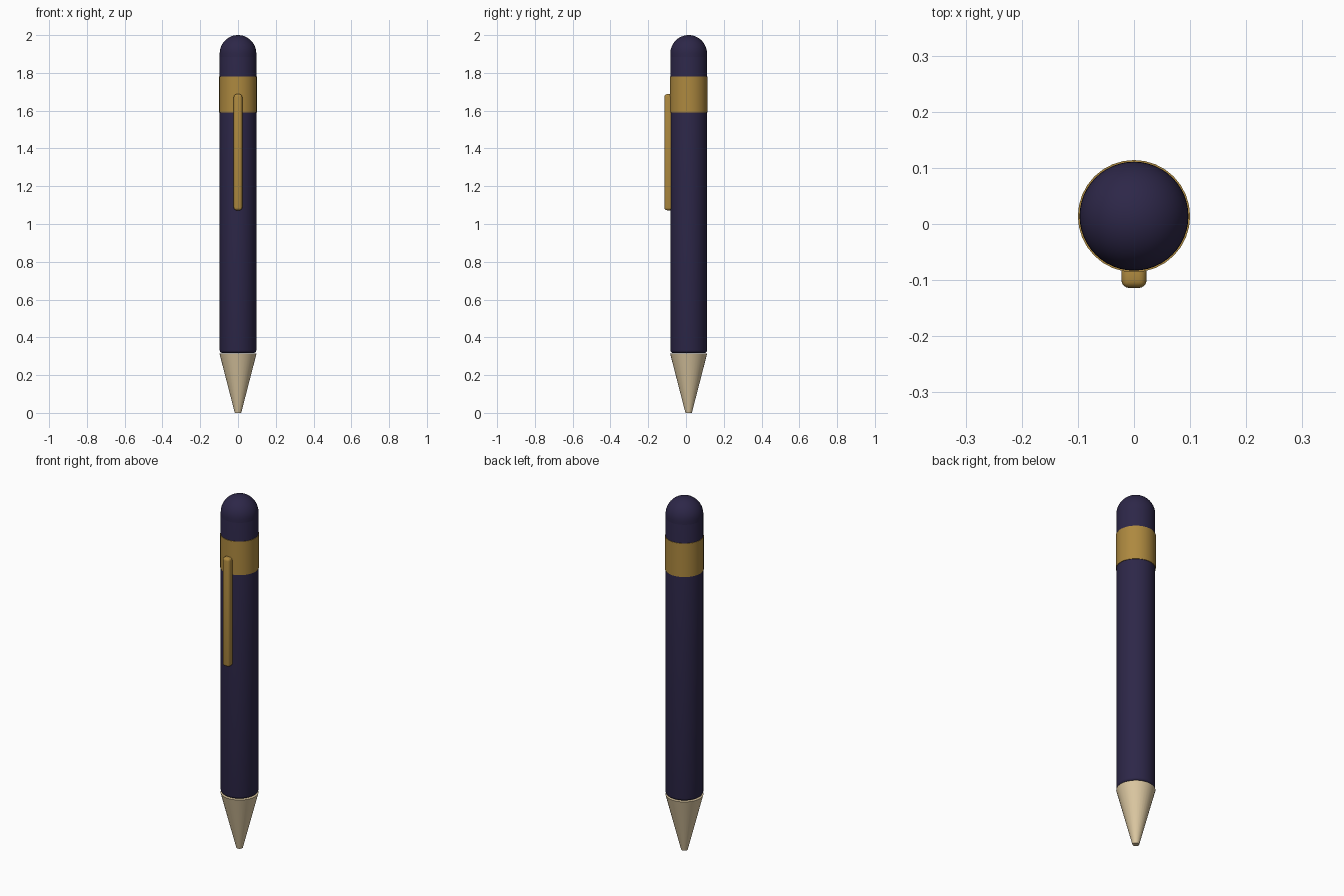
import bpy, bmesh, math

if "Cube" in bpy.data.objects:
    bpy.data.objects.remove(bpy.data.objects["Cube"])

AXIS_Y = 0.014  # barrel axis, offset so that barrel plus clip is centred


def material(name, rgb):
    m = bpy.data.materials.new(name)
    m.diffuse_color = (*rgb, 1)
    m.use_nodes = True
    m.node_tree.nodes["Principled BSDF"].inputs["Base Color"].default_value = m.diffuse_color
    return m


navy = material("navy", (0.026, 0.02, 0.065))
gold = material("gold", (0.42, 0.25, 0.05))
wood = material("cream", (0.72, 0.58, 0.36))


def finish(name, bm, mat, angle=35):
    bmesh.ops.recalc_face_normals(bm, faces=bm.faces)
    me = bpy.data.meshes.new(name)
    bm.to_mesh(me)
    bm.free()
    me.materials.append(mat)
    ob = bpy.data.objects.new(name, me)
    bpy.context.collection.objects.link(ob)
    bpy.ops.object.select_all(action='DESELECT')
    ob.select_set(True)
    bpy.context.view_layer.objects.active = ob
    bpy.ops.object.shade_smooth_by_angle(angle=math.radians(angle))
    return ob


def lathe(name, profile, mat, sides=32):
    """Closed solid of revolution from (radius, z) points."""
    bm = bmesh.new()
    rings = []
    for r, z in profile:
        if r < 1e-6:
            rings.append([bm.verts.new((0, AXIS_Y, z))])
        else:
            rings.append([bm.verts.new((r * math.cos(math.tau * i / sides),
                                        AXIS_Y + r * math.sin(math.tau * i / sides), z))
                          for i in range(sides)])
    for a, b in zip(rings, rings[1:]):
        for i in range(sides):
            j = (i + 1) % sides
            if len(b) == 1:
                bm.faces.new((a[i], a[j], b[0]))
            else:
                bm.faces.new((a[i], a[j], b[j], b[i]))
    bm.faces.new(rings[0])
    if len(rings[-1]) > 1:
        bm.faces.new(rings[-1])
    return finish(name, bm, mat)


def arc(r, cr, cz, a0, a1, n):
    return [(cr + r * math.cos(math.radians(a0 + (a1 - a0) * i / n)),
             cz + r * math.sin(math.radians(a0 + (a1 - a0) * i / n))) for i in range(n + 1)]


# Barrel with softened ends
R, B = 0.097, 0.015
lathe("barrel", arc(B, R - B, 0.317 + B, -90, 0, 4) + arc(B, R - B, 1.9 - B, 0, 90, 4), navy, 48)

# Domed end cap
dome = arc(R, 0, 2 - R, 0, 90, 12)
dome[-1] = (0, 2.0)
lathe("end_cap", [(R, 1.885)] + dome, navy, 48)

# Metal band
lathe("band", [(0.1, 1.59), (0.1, 1.78)], gold, 32)

# Tapered tip
lathe("tip", [(0.017, 0), (0.098, 0.314)], wood, 32)

# Pocket clip: rounded bar
bm = bmesh.new()
bmesh.ops.create_cube(bm, size=1)
for v in bm.verts:
    v.co.x *= 0.045
    v.co.y = -0.092 + v.co.y * 0.044
    v.co.z = 1.38 + v.co.z * 0.615
bmesh.ops.bevel(bm, geom=bm.edges[:], offset=0.014, segments=4, profile=0.5, affect='EDGES')
finish("clip", bm, gold)
